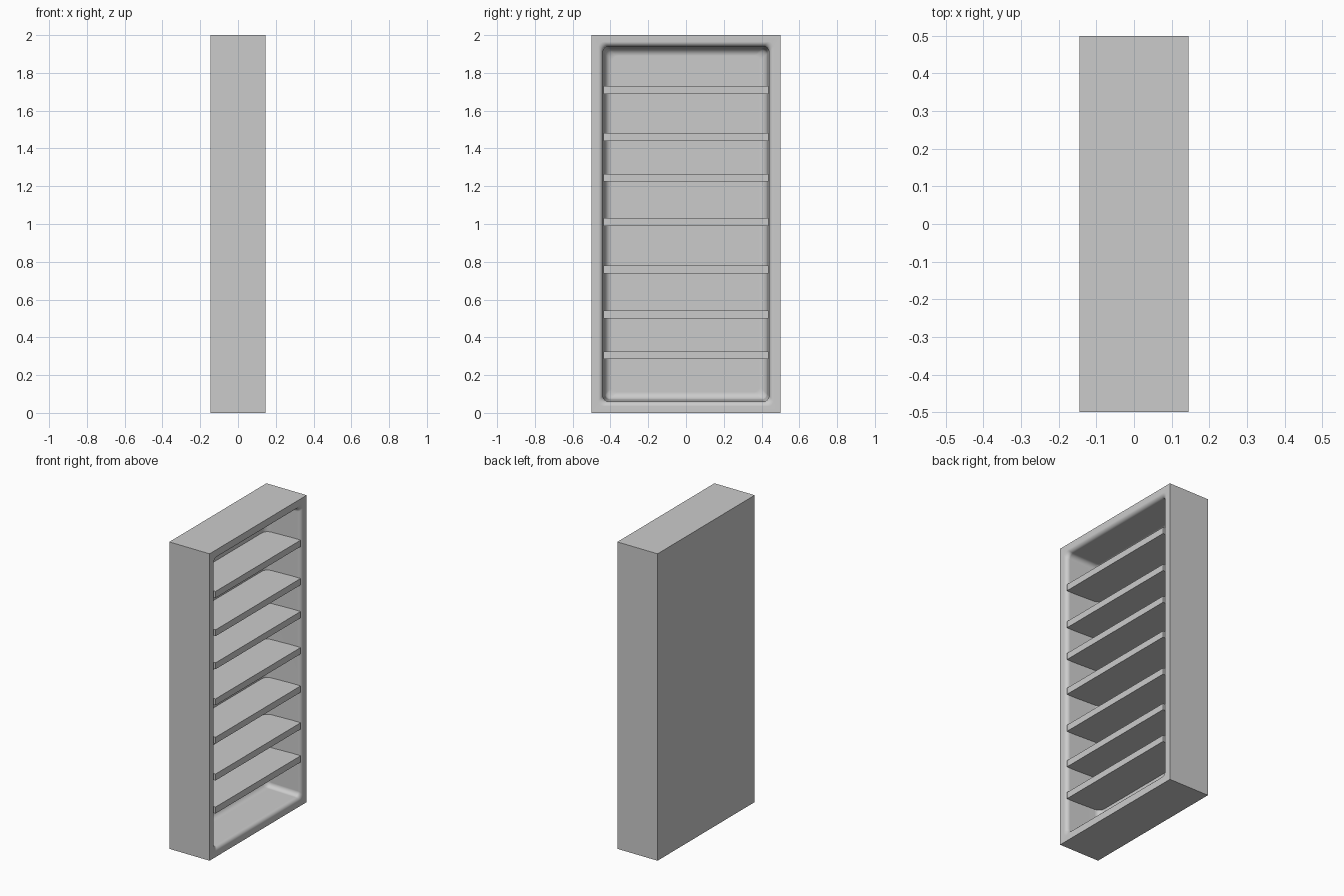
import bpy, bmesh
from math import sin, cos, pi

if "Cube" in bpy.data.objects:
    bpy.data.objects.remove(bpy.data.objects["Cube"])

HX, HY, HZ = 0.145, 0.5, 1.0   # half depth, half width, half height
ARC = 5                        # segments per rounded edge
CORNER = 4                     # segments per rounded corner


def ring(bm, inset, x, radius):
    """Rounded rectangle loop of vertices in the plane at depth x."""
    verts = []
    for i, (sy, sz) in enumerate([(1, 1), (-1, 1), (-1, -1), (1, -1)]):
        cy = sy * (HY - inset - radius)
        cz = HZ + sz * (HZ - inset - radius)
        for k in range(CORNER + 1):
            a = (i + k / CORNER) * pi / 2
            verts.append(bm.verts.new((x, cy + radius * cos(a), cz + radius * sin(a))))
    return verts


def finish(bm, name):
    bmesh.ops.remove_doubles(bm, verts=bm.verts, dist=1e-5)
    bmesh.ops.recalc_face_normals(bm, faces=bm.faces)
    mesh = bpy.data.meshes.new(name)
    bm.to_mesh(mesh)
    bm.free()
    obj = bpy.data.objects.new(name, mesh)
    bpy.context.collection.objects.link(obj)
    return obj


# Cabinet profile: outer shell, rounded rim, slightly tapered wall, filleted back
profile = [(0, -HX, 0), (0, HX, 0)]
for k in range(ARC + 1):
    t = k / ARC * pi / 2
    profile.append((0.035 + 0.025 * sin(t), HX - 0.025 * (1 - cos(t)), 0.03))
for k in range(ARC + 1):
    t = k / ARC * pi / 2
    profile.append((0.07 + 0.04 * (1 - cos(t)), -0.06 - 0.04 * sin(t), 0.03))

bm = bmesh.new()
rings = [ring(bm, *p) for p in profile]
for a, b in zip(rings, rings[1:]):
    for i in range(len(a)):
        j = (i + 1) % len(a)
        bm.faces.new((a[i], a[j], b[j], b[i]))
bm.faces.new(rings[0])
bm.faces.new(rings[-1])
cabinet = finish(bm, "cabinet")
bpy.context.view_layer.objects.active = cabinet
cabinet.select_set(True)
bpy.ops.object.shade_smooth_by_angle(angle=pi / 4)
cabinet.modifiers.new("even_shading", 'WEIGHTED_NORMAL').keep_sharp = True

# Shelves: flush with the front, set into the side walls and back
for n, z in enumerate([0.305, 0.52, 0.76, 1.01, 1.245, 1.46, 1.71]):
    bm = bmesh.new()
    bmesh.ops.create_cube(bm, size=1)
    bmesh.ops.scale(bm, vec=(0.26, 0.876, 0.042), verts=bm.verts)
    bmesh.ops.translate(bm, vec=(HX - 0.13, 0, z), verts=bm.verts)
    finish(bm, f"shelf_{n + 1}")
